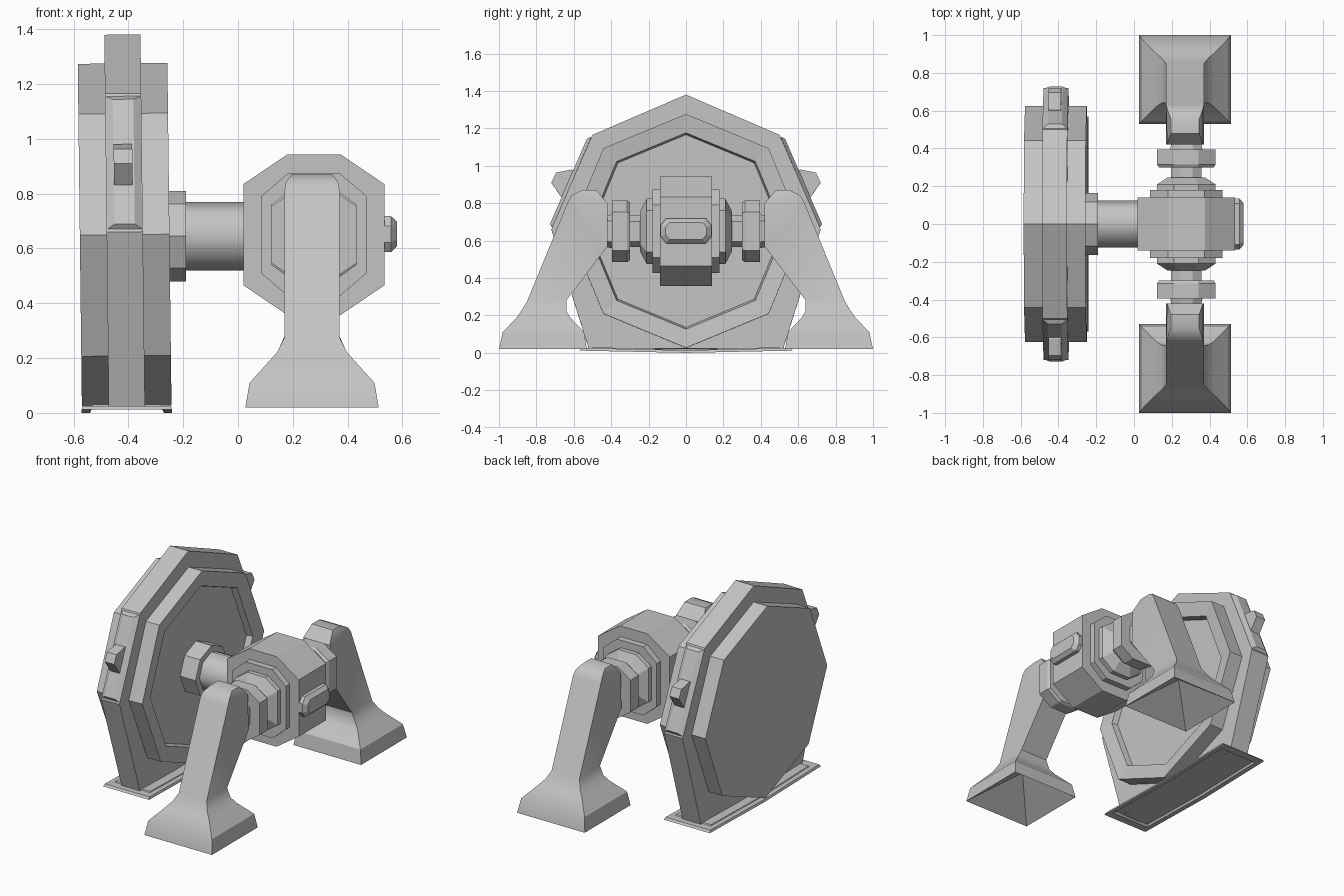
import bpy, bmesh, math
from mathutils import Matrix, Vector

old = bpy.data.objects.get("Cube")
if old:
    bpy.data.objects.remove(old, do_unlink=True)

GREY = (0.55, 0.55, 0.55, 1)
metal = bpy.data.materials.new("plain_grey")
metal.use_nodes = True
metal.diffuse_color = GREY
metal.node_tree.nodes["Principled BSDF"].inputs["Base Color"].default_value = GREY

AXLE_X, AXLE_Z = 0.277, 0.65
TILT = (Matrix.Translation((-0.414, 0, 0.65)) @ Matrix.Rotation(-0.012, 4, 'Y')
        @ Matrix.Translation((0.414, 0, -0.65)))


def loft(name, rings, smooth=0, matrix=None):
    """Skin a row of matching rings and close both ends."""
    bm = bmesh.new()
    rows = [[bm.verts.new(p) for p in ring] for ring in rings]
    n = len(rows[0])
    for a, b in zip(rows, rows[1:]):
        for i in range(n):
            j = (i + 1) % n
            bm.faces.new((a[i], a[j], b[j], b[i]))
    bm.faces.new(rows[0])
    bm.faces.new(rows[-1])
    bmesh.ops.remove_doubles(bm, verts=bm.verts, dist=0.0002)
    bmesh.ops.recalc_face_normals(bm, faces=bm.faces)
    if matrix:
        bm.transform(matrix)
    mesh = bpy.data.meshes.new(name)
    bm.to_mesh(mesh)
    bm.free()
    mesh.materials.append(metal)
    obj = bpy.data.objects.new(name, mesh)
    bpy.context.collection.objects.link(obj)
    if smooth:
        bpy.ops.object.select_all(action='DESELECT')
        obj.select_set(True)
        bpy.context.view_layer.objects.active = obj
        bpy.ops.object.shade_smooth_by_angle(angle=math.radians(smooth))
    return obj


def octagon_x(x, r, z=0.65):
    """Octagon facing x, with a corner at the top."""
    return [(x, r * math.sin(k * math.pi / 4), z + r * math.cos(k * math.pi / 4))
            for k in range(8)]


def cut_rect(w, h, cx, cz):
    """Rectangle with its corners cut off."""
    return [(cx, h), (w, cz), (w, -cz), (cx, -h),
            (-cx, -h), (-w, -cz), (-w, cz), (-cx, h)]


def octagon_y(y, w, h, fx=0.42, fz=0.63):
    return [(AXLE_X + a, y, AXLE_Z + b) for a, b in cut_rect(w, h, w * fx, h * fz)]


# Wheel drum, recessed on the side of the shaft
loft("wheel_drum", [octagon_x(x, r) for x, r in
     [(-0.577, 0.625), (-0.25, 0.625), (-0.262, 0.525), (-0.3, 0.515)]], matrix=TILT)

# Casing around the drum, widened down to the foot
half = [(0.5, 1.165), (0.72, 0.66), (0.52, 0.022)]
outline = [(0, 1.38)] + half + [(-y, z) for y, z in reversed(half)]
loft("wheel_casing", [[(x, y, z) for y, z in outline] for x in (-0.479, -0.347)], matrix=TILT)

# Foot tray, hollow underneath and bowed along its length
def tray(x0, x1, y, z):
    return [(x0, -y, z + 0.012), (x0, 0, z), (x0, y, z + 0.012),
            (x1, y, z + 0.012), (x1, 0, z), (x1, -y, z + 0.012)]

loft("foot_tray", [tray(-0.53, -0.28, 0.5, 0.018), tray(-0.54, -0.27, 0.52, 0),
                   tray(-0.57, -0.24, 0.57, 0), tray(-0.565, -0.245, 0.56, 0.014)])

# Shaft and its flange
loft("shaft_flange", [octagon_x(x, 0.165, 0.645) for x in (-0.32, -0.19)])
loft("shaft", [octagon_x(x, 0.125, 0.645) for x in (-0.2, 0.05)], 50)

# Housing with a stepped cover at each end
loft("housing", [octagon_y(y, w, h, 0.38 if w > 0.2 else 0.5) for y, w, h in
     [(-0.18, 0.1925, 0.2225), (-0.14, 0.1925, 0.2225), (-0.14, 0.2575, 0.2925),
      (0.14, 0.2575, 0.2925), (0.14, 0.1925, 0.2225), (0.18, 0.1925, 0.2225)]])

# Raised cap on the housing's outer side
loft("housing_cap", [[(x, a, 0.652 + b) for a, b in cut_rect(w, h, w * 0.8, h * 0.45)]
     for x, w, h in [(0.52, 0.135, 0.066), (0.558, 0.135, 0.066), (0.58, 0.11, 0.045)]])

for side, s in (("front", -1), ("back", 1)):
    # Tapered cover, axle and bearing disc
    loft(side + "_axle", [octagon_y(s * y, w, h) for y, w, h in
         [(0.17, 0.155, 0.175), (0.21, 0.155, 0.175), (0.247, 0.098, 0.105),
          (0.247, 0.08, 0.085), (0.3, 0.08, 0.085), (0.3, 0.145, 0.155),
          (0.315, 0.155, 0.165), (0.395, 0.155, 0.165), (0.395, 0.085, 0.09),
          (0.45, 0.075, 0.08)]])

    # Leg: inner y and z, outer y and z, half width; hollow under the base
    sections = [(0.75, 0.2, 0.75, 0.2, 0), (0.53, 0.02, 1.0, 0.02, 0.243),
                (0.545, 0.11, 0.98, 0.11, 0.228), (0.62, 0.19, 0.905, 0.19, 0.155),
                (0.64, 0.225, 0.88, 0.225, 0.125), (0.64, 0.28, 0.85, 0.275, 0.1),
                (0.42, 0.57, 0.63, 0.81, 0.1), (0.42, 0.8, 0.61, 0.842, 0.095),
                (0.48, 0.87, 0.555, 0.87, 0.075)]
    rings = [[(0.27 - w, s * yi, zi), (0.27 + w, s * yi, zi),
              (0.27 + w, s * yo, zo), (0.27 - w, s * yo, zo)]
             for yi, zi, yo, zo, w in sections]
    # the hollow starts from a point
    rings[0] = [Vector((0.27 + 0.001 * i, s * (0.75 + 0.001 * j), 0.2))
                for i, j in ((-1, -1), (1, -1), (1, 1), (-1, 1))]
    loft(side + "_leg", rings, 32)

    # Raised pad on the casing's upper slope
    pad = [((0.505, 1.155), (0.715, 0.67), 0.0, 0.064),
           ((0.52, 1.14), (0.717, 0.685), 0.01, 0.037)]
    loft(side + "_casing_pad", [[(-0.413 + dx * w, s * (p[0] + d), p[1] + d * 0.4)
         for p, dx in ((a, -1), (a, 1), (b, 1), (b, -1))] for a, b, d, w in pad], matrix=TILT)

    # Lug standing out from the casing
    lug = [(0.55, 0.96), (0.61, 0.98), (0.695, 0.963), (0.72, 0.91), (0.665, 0.83), (0.6, 0.83)]
    loft(side + "_lug", [[(x, s * y, z) for y, z in lug] for x in (-0.45, -0.382)], matrix=TILT)
